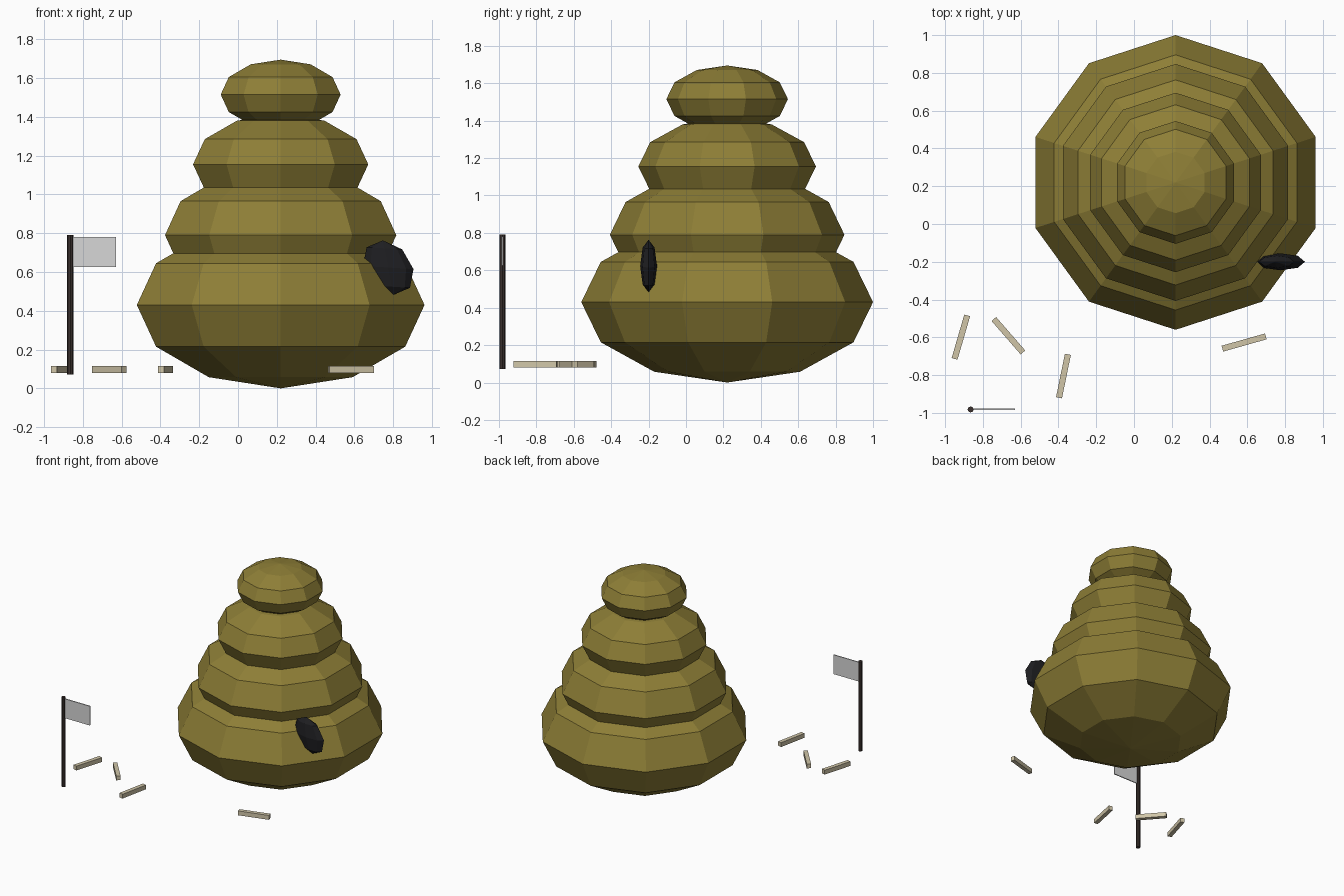
import bpy, bmesh, math
from mathutils import Matrix, Vector

if "Cube" in bpy.data.objects:
    bpy.data.objects.remove(bpy.data.objects["Cube"])


def material(name, rgb):
    m = bpy.data.materials.new(name)
    m.diffuse_color = (*rgb, 1)
    m.use_nodes = True
    m.node_tree.nodes["Principled BSDF"].inputs["Base Color"].default_value = m.diffuse_color
    return m


STRAW = material("olive straw", (0.27, 0.21, 0.037))
BLACK = material("near black", (0.013, 0.013, 0.015))
POLE = material("dark brown wood", (0.042, 0.03, 0.026))
CLOTH = material("pale grey cloth", (0.68, 0.68, 0.68))
PALE = material("pale wood", (0.63, 0.56, 0.39))


def add(name, bm, mat):
    me = bpy.data.meshes.new(name)
    bm.to_mesh(me)
    bm.free()
    me.materials.append(mat)
    ob = bpy.data.objects.new(name, me)
    bpy.context.collection.objects.link(ob)
    return ob


def ball(name, matrix, segments, rings, mat):
    bm = bmesh.new()
    bmesh.ops.create_uvsphere(bm, u_segments=segments, v_segments=rings, radius=1, matrix=matrix)
    return add(name, bm, mat)


def box(name, centre, size, angle, mat):
    bm = bmesh.new()
    m = Matrix.Translation(centre) @ Matrix.Rotation(angle, 4, 'Z') @ Matrix.Diagonal((*size, 1))
    bmesh.ops.create_cube(bm, size=1, matrix=m)
    return add(name, bm, mat)


# Stacked, squashed ten-sided mounds: centre height, radius, half height
for i, (z, r, h) in enumerate([(0.43, 0.78, 0.43), (0.79, 0.627, 0.35),
                               (1.155, 0.475, 0.26), (1.515, 0.325, 0.18)]):
    ball(f"mound_layer_{i + 1}",
         Matrix.Translation((0.22, 0.22, z)) @ Matrix.Diagonal((r, r, h, 1)), 10, 6, STRAW)

# Dark flattened lump half sunk in the mound, leaning to the right
lump = Matrix(((0.13, 0, -0.028, 0.775),
               (0, 0.045, 0, -0.20),
               (-0.008, 0, 0.14, 0.623),
               (0, 0, 0, 1)))
ball("dark_lump", lump, 8, 4, BLACK)

# Scattered planks: the two ends of each centre line
for i, (a, b) in enumerate([((-0.95, -0.714), (-0.883, -0.484)), ((-0.742, -0.503), (-0.588, -0.68)),
                            ((-0.397, -0.92), (-0.35, -0.69)), ((0.468, -0.66), (0.698, -0.595))]):
    a, b = Vector(a), Vector(b)
    d, c = b - a, (a + b) / 2
    box(f"plank_{i + 1}", (c.x, c.y, 0.097), (d.length, 0.032, 0.035), math.atan2(d.y, d.x), PALE)

# Flag pole and flag
bm = bmesh.new()
bmesh.ops.create_cone(bm, cap_ends=True, segments=8, radius1=0.016, radius2=0.016, depth=0.72,
                      matrix=Matrix.Translation((-0.865, -0.982, 0.432)))
add("flag_pole", bm, POLE)
box("flag", (-0.742, -0.982, 0.703), (0.226, 0.008, 0.155), 0, CLOTH)
